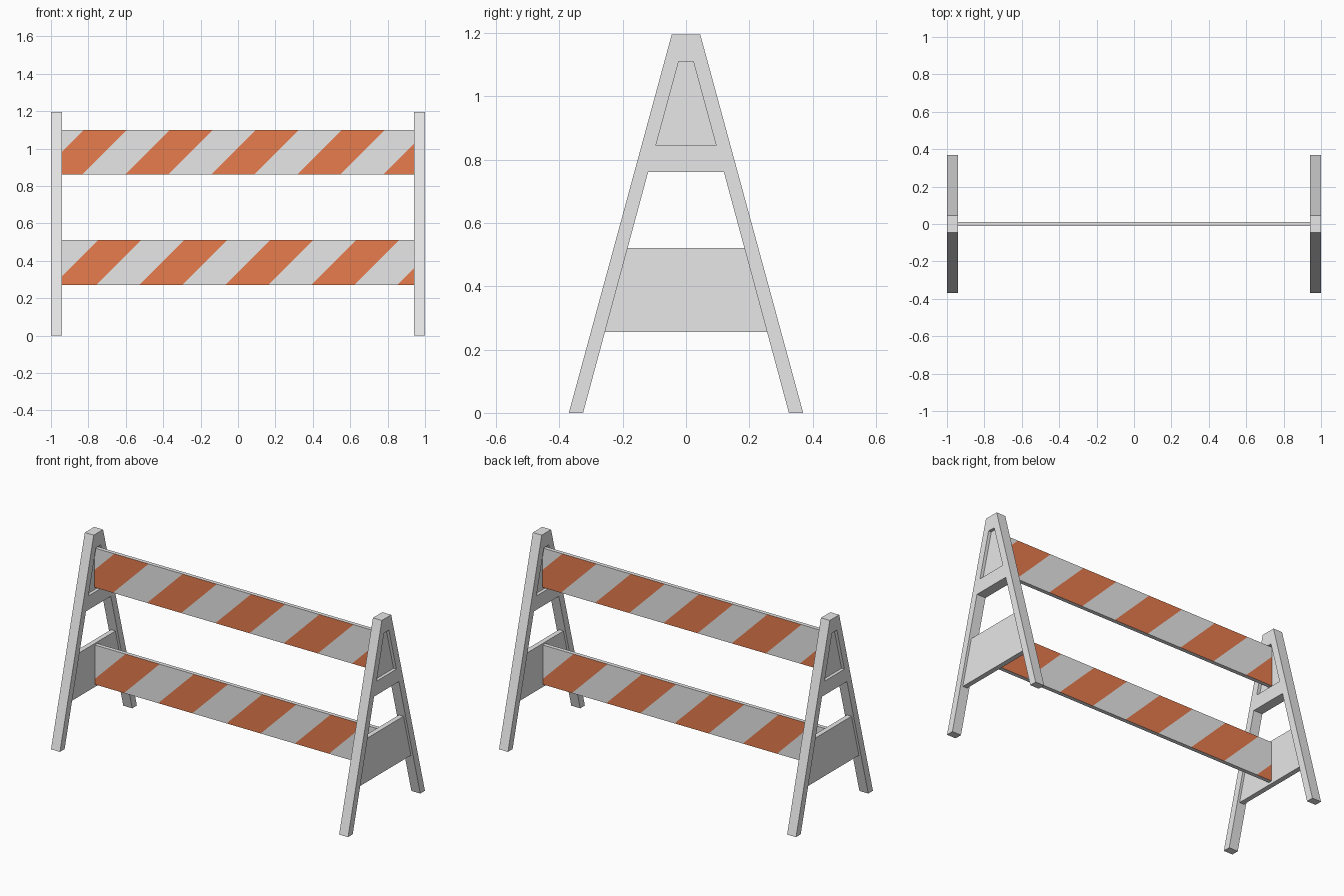
import bpy
import bmesh
from math import pi
from mathutils import Vector

if "Cube" in bpy.data.objects:
    bpy.data.objects.remove(bpy.data.objects["Cube"], do_unlink=True)


def make_material(name, rgb):
    mat = bpy.data.materials.new(name)
    mat.use_nodes = True
    mat.diffuse_color = (*rgb, 1)
    mat.node_tree.nodes["Principled BSDF"].inputs["Base Color"].default_value = (*rgb, 1)
    return mat


white = make_material("white", (0.8, 0.8, 0.8))
orange = make_material("orange", (0.8, 0.2, 0.075))

FRAME_X = 0.97


def inner_leg(z):
    """Half-width between the legs at a height."""
    return 0.325 - 0.27 * z


def mirrored(half):
    """Close a half outline (y, z) by mirroring it across y = 0."""
    return half + [(-y, z) for y, z in reversed(half)]


def plate(name, outlines, x, thickness):
    """Extrude side-view outlines (first outer, then holes) along x."""
    curve = bpy.data.curves.new(name, "CURVE")
    curve.dimensions = "2D"
    curve.fill_mode = "BOTH"
    curve.extrude = thickness / 2
    for outline in outlines:
        spline = curve.splines.new("POLY")
        spline.points.add(len(outline) - 1)
        for point, (y, z) in zip(spline.points, outline):
            point.co = (y, z, 0, 1)
        spline.use_cyclic_u = True
    temp = bpy.data.objects.new(name + "_outline", curve)
    bpy.context.collection.objects.link(temp)
    graph = bpy.context.evaluated_depsgraph_get()
    mesh = bpy.data.meshes.new_from_object(temp.evaluated_get(graph))
    bpy.data.objects.remove(temp, do_unlink=True)
    bm = bmesh.new()
    bm.from_mesh(mesh)
    bmesh.ops.remove_doubles(bm, verts=bm.verts, dist=1e-5)
    bmesh.ops.recalc_face_normals(bm, faces=bm.faces)
    bm.to_mesh(mesh)
    bm.free()
    mesh.name = name
    mesh.materials.clear()
    mesh.materials.append(white)
    for poly in mesh.polygons:
        poly.use_smooth = False
        poly.material_index = 0
    obj = bpy.data.objects.new(name, mesh)
    obj.rotation_euler = (pi / 2, 0, pi / 2)
    obj.location.x = x
    bpy.context.collection.objects.link(obj)


def striped_board(name, z_low, z_high, first_stripe):
    """Board with slanted stripes; the back repeats the front turned half round."""
    half_len, half_thick, period = 0.957, 0.012, 0.46
    bm = bmesh.new()
    bmesh.ops.create_cube(bm, size=2)
    for v in bm.verts:
        v.co = (v.co.x * half_len, v.co.y * half_thick,
                z_high if v.co.z > 0 else z_low)
    for side in (1, -1):
        normal = Vector((side, 0, -1))
        for i in range(-1, 11):
            faces = [f for f in bm.faces if f.normal.y * side < -0.9]
            edges = {e for f in faces for e in f.edges}
            verts = {v for f in faces for v in f.verts}
            top = Vector((side * (first_stripe + i * period / 2), 0, z_high))
            bmesh.ops.bisect_plane(bm, geom=faces + list(edges) + list(verts),
                                   dist=1e-5, plane_co=top, plane_no=normal)
            bm.normal_update()
    # Alternate the two colours along the slanted bands
    for f in bm.faces:
        if abs(f.normal.y) > 0.9:
            c = f.calc_center_median()
            along = (-c.x if f.normal.y > 0 else c.x) - c.z + z_high
            f.material_index = int((along - first_stripe) % period < period / 2)
    mesh = bpy.data.meshes.new(name)
    bm.to_mesh(mesh)
    bm.free()
    mesh.materials.append(white)
    mesh.materials.append(orange)
    obj = bpy.data.objects.new(name, mesh)
    bpy.context.collection.objects.link(obj)


# Side frames with recessed panels
a_shape = mirrored([(0.045, 1.195), (0.37, 0), (inner_leg(0), 0), (inner_leg(0.76), 0.76)])
# The mirrored half runs from the crossbar back up to the cap
window = mirrored([(0.023, 1.11), (0.095, 0.845)])
lower = mirrored([(inner_leg(0.52), 0.52), (inner_leg(0.255), 0.255)])
for label, side in (("left", 1), ("right", -1)):
    plate(label + "_frame", [a_shape, window], side * FRAME_X, 0.06)
    plate(label + "_upper_panel", [window], side * FRAME_X, 0.022)
    plate(label + "_lower_panel", [lower], side * FRAME_X, 0.03)

# Striped boards
striped_board("upper_board", 0.86, 1.10, -0.824)
striped_board("lower_board", 0.27, 0.51, -0.749)
